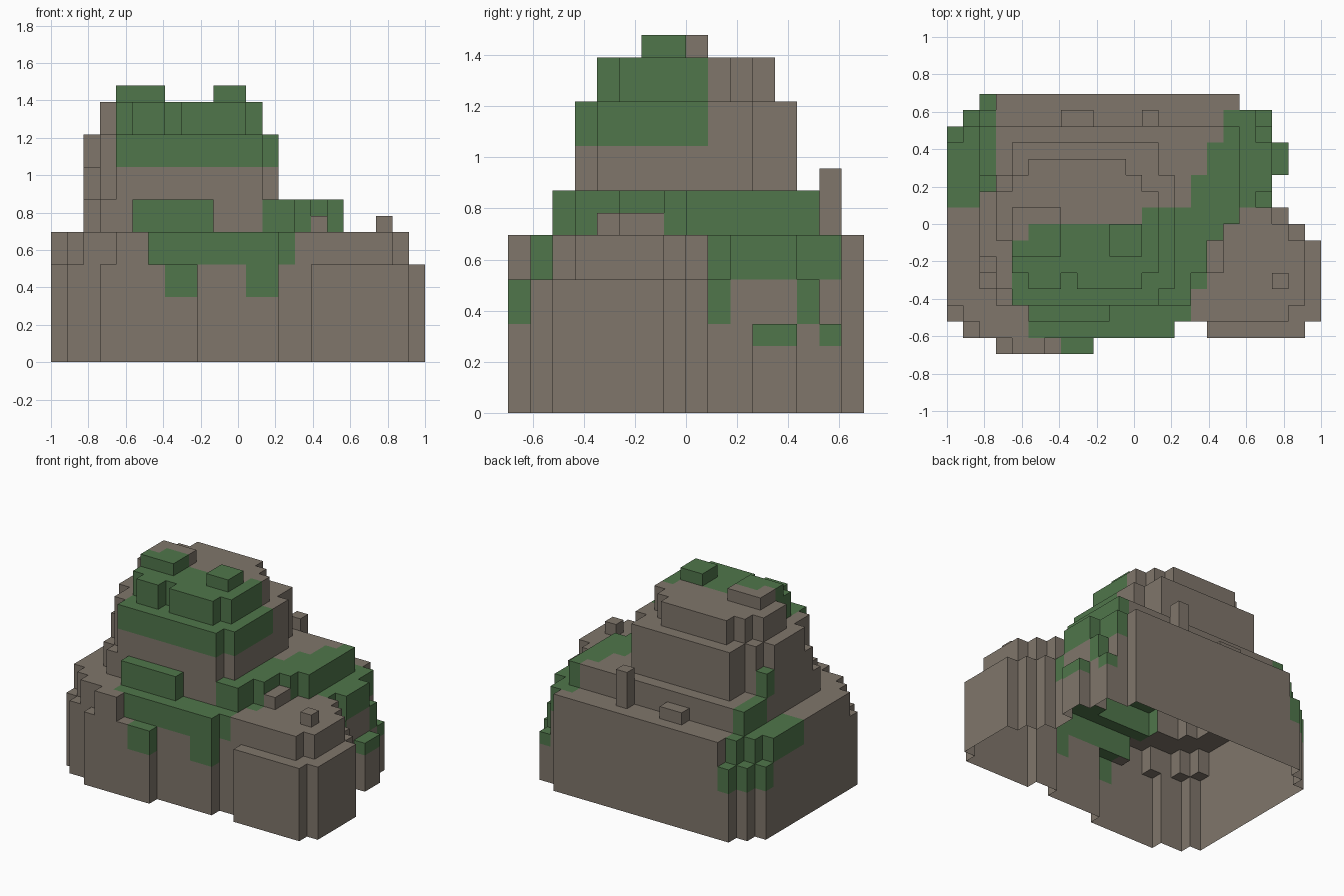
import bpy, bmesh, math

if "Cube" in bpy.data.objects:
    bpy.data.objects.remove(bpy.data.objects["Cube"])

U = 2 / 23            # block size
NX, NY = 23, 16       # blocks across and deep
X0, Y0 = -1.0, -NY * U / 2

height = {(i, j): 0 for i in range(NX) for j in range(NY)}


def tier(h, *rects):
    """Raise rectangles (i0, i1, j0, j1) of columns to height h."""
    for i0, i1, j0, j1 in rects:
        for i in range(i0, i1):
            for j in range(j0, j1):
                height[i, j] = max(height[i, j], h)


# foot of the rock
tier(6, (3, 9, 0, 1), (1, 14, 1, 2), (16, 22, 1, 2), (0, 23, 2, 7), (0, 22, 7, 8),
     (0, 21, 8, 9), (0, 20, 9, 10), (0, 19, 10, 14), (19, 20, 13, 14),
     (1, 19, 14, 15), (2, 18, 15, 16))
tier(4, (20, 21, 11, 13), (19, 20, 14, 15))
# broad shelf
tier(8, (4, 6, 0, 1), (2, 14, 1, 2), (1, 21, 2, 3), (0, 22, 3, 7), (0, 21, 7, 8),
     (0, 20, 8, 9), (0, 19, 9, 13), (19, 20, 10, 13), (1, 19, 13, 14),
     (2, 19, 14, 15), (3, 18, 15, 16))
# middle step
tier(10, (5, 10, 2, 3), (3, 15, 3, 4), (2, 15, 4, 5), (2, 16, 5, 7),
     (2, 17, 7, 8), (2, 18, 8, 14))
# upper block
tier(14, (4, 13, 3, 4), (3, 14, 4, 11), (2, 3, 6, 10), (4, 13, 11, 13))
tier(12, (2, 3, 5, 6), (2, 3, 10, 11))
# crown
tier(16, (5, 7, 4, 5), (8, 12, 4, 5), (4, 13, 5, 10), (3, 4, 7, 10),
     (4, 12, 10, 11), (5, 11, 11, 12))
# top knobs
tier(17, (4, 7, 6, 9), (10, 12, 6, 8))
# loose stones on the shelf
tier(9, (16, 17, 5, 7), (20, 21, 4, 5), (7, 9, 14, 15))
tier(11, (12, 13, 14, 15))

# moss span (first column, end column) for each row from front to back
moss_rows = [(7, 9), (5, 14), (5, 15), (4, 15), (4, 16), (4, 16), (4, 16), (5, 17),
             (12, 18), (15, 20), (15, 20), (16, 21), (16, 21), (17, 20), (17, 20), (0, 0)]


def is_moss(i, j, k):
    """Moss covers the upper blocks of each mossy column."""
    a, b = moss_rows[j]
    back_corner = i < 3 and j >= 10 or i < 2 and j == 9
    if not (a <= i < b or back_corner):
        return False
    h = height[i, j]
    depth = 1 if h == 4 else 2
    if j == 1 and 12 <= i < 14:      # hanging strand on the front
        depth = 4
    return k >= h - depth


def material(name, color):
    m = bpy.data.materials.new(name)
    m.diffuse_color = (*color, 1)
    m.use_nodes = True
    m.node_tree.nodes["Principled BSDF"].inputs["Base Color"].default_value = m.diffuse_color
    return m


bm = bmesh.new()
verts = {}


def vert(p):
    if p not in verts:
        verts[p] = bm.verts.new((X0 + p[0] * U, Y0 + p[1] * U, p[2] * U))
    return verts[p]


def quad(points, moss):
    f = bm.faces.new([vert(p) for p in points])
    f.material_index = int(moss)


# tops and exposed walls; the underside stays open
for (i, j), h in height.items():
    if h == 0:
        continue
    quad([(i, j, h), (i + 1, j, h), (i + 1, j + 1, h), (i, j + 1, h)], is_moss(i, j, h - 1))
    walls = [((0, -1), (i, j), (i + 1, j)), ((1, 0), (i + 1, j), (i + 1, j + 1)),
             ((0, 1), (i + 1, j + 1), (i, j + 1)), ((-1, 0), (i, j + 1), (i, j))]
    for (di, dj), p, q in walls:
        for k in range(height.get((i + di, j + dj), 0), h):
            quad([(*p, k), (*q, k), (*q, k + 1), (*p, k + 1)], is_moss(i, j, k))

mesh = bpy.data.meshes.new("mossy_rock")
bm.to_mesh(mesh)
bm.free()
mesh.materials.append(material("rock_brown", (0.214, 0.181, 0.147)))
mesh.materials.append(material("moss_green", (0.080, 0.181, 0.070)))
bpy.context.collection.objects.link(bpy.data.objects.new("mossy_rock", mesh))
